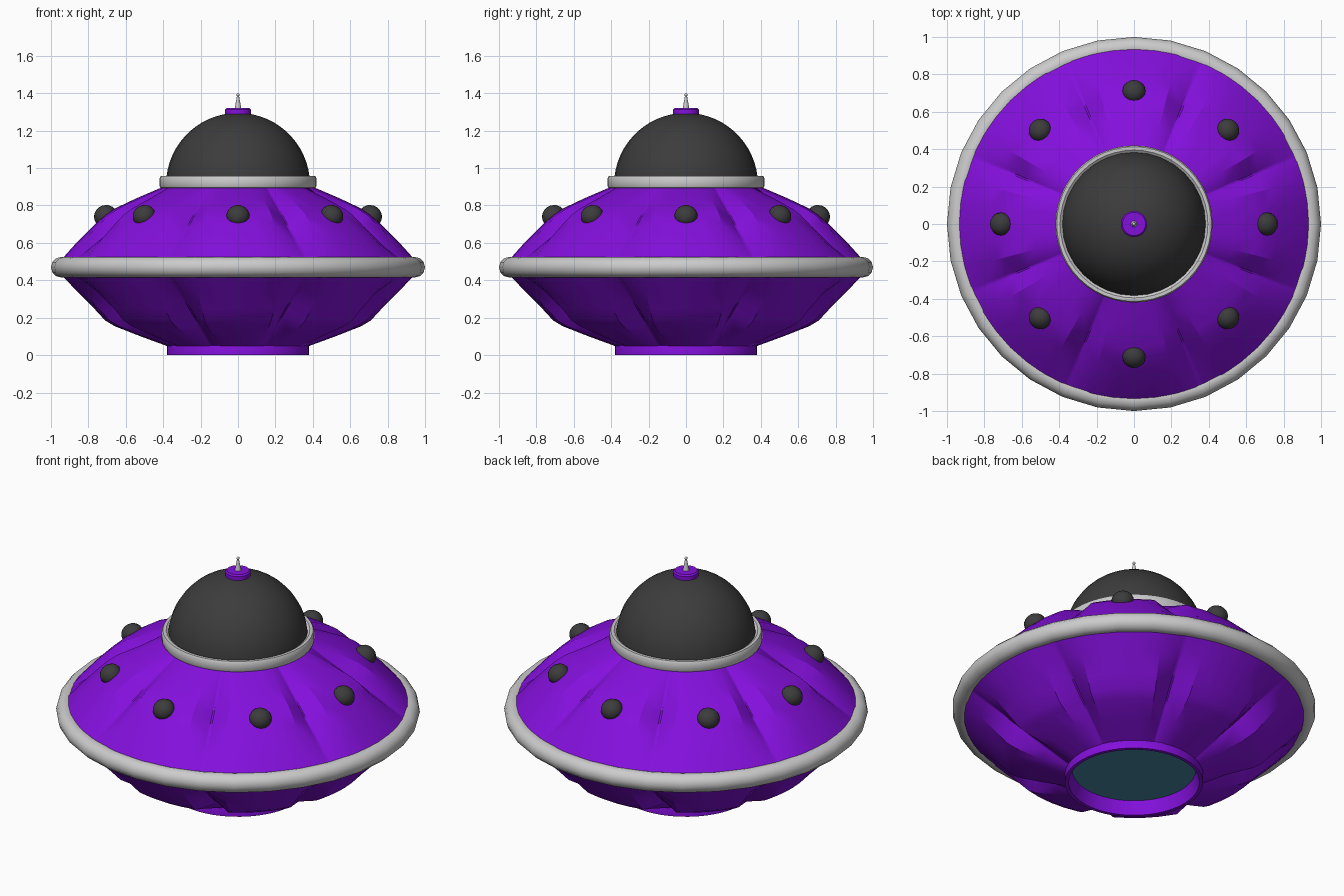
import bpy, bmesh
from math import sin, cos, pi, radians
from mathutils import Vector

if "Cube" in bpy.data.objects:
    bpy.data.objects.remove(bpy.data.objects["Cube"])


def material(name, rgb):
    m = bpy.data.materials.new(name)
    m.diffuse_color = (*rgb, 1)
    m.use_nodes = True
    m.node_tree.nodes["Principled BSDF"].inputs["Base Color"].default_value = m.diffuse_color
    return m


PURPLE = material("purple", (0.23, 0.005, 0.72))
DARK = material("dark", (0.045, 0.045, 0.045))
GLASS = material("blue_glass", (0.06, 0.24, 0.34))


def finish(name, bm, mat=None, angle=35):
    bmesh.ops.recalc_face_normals(bm, faces=bm.faces)
    me = bpy.data.meshes.new(name)
    bm.to_mesh(me)
    bm.free()
    ob = bpy.data.objects.new(name, me)
    bpy.context.collection.objects.link(ob)
    if mat:
        me.materials.append(mat)
    bpy.ops.object.select_all(action='DESELECT')
    ob.select_set(True)
    bpy.context.view_layer.objects.active = ob
    bpy.ops.object.shade_smooth_by_angle(angle=radians(angle))
    return ob


def skin(bm, rings, closed):
    n = len(rings[0])
    for a, b in zip(rings, rings[1:] + rings[:1] if closed else rings[1:]):
        for i in range(n):
            j = (i + 1) % n
            bm.faces.new((a[i], a[j], b[j], b[i]))


def lathe(name, profile, n=32, mat=None, closed=False, angle=35):
    """Revolve (radius, z) points; open profiles get end caps."""
    bm = bmesh.new()
    rings = [[bm.verts.new((r * cos(2 * pi * i / n), r * sin(2 * pi * i / n), z))
              for i in range(n)] for r, z in profile]
    skin(bm, rings, closed)
    if not closed:
        bm.faces.new(rings[0])
        bm.faces.new(rings[-1])
    return finish(name, bm, mat, angle)


def panel_hull(name, profile):
    """Eight bulging panels meeting at straight radial seams."""
    bm = bmesh.new()
    (r0, z0), (r1, z1) = profile[0], profile[-1]
    steps = [(-22.1, 0), (-21.4, .12), (-14.5, 1), (-7, 1), (0, 1),
             (7, 1), (14.5, 1), (21.4, .12), (22.1, 0)]
    rings = []
    for k, (r, z) in enumerate(profile):
        t = (r - r0) / (r1 - r0)
        zs = z0 + (z1 - z0) * t          # seam height at this radius
        # shift the seam point perpendicular to the straight seam line
        d = Vector((r1 - r0, z1 - z0)).normalized()
        p = Vector((r - r0, z - z0))
        foot = Vector((r0, z0)) + d * p.dot(d)
        ring = []
        for s in range(8):
            for deg, w in steps:
                q = foot.lerp(Vector((r, z)), w)
                a = radians(45 * s + deg)
                ring.append(bm.verts.new((q.x * cos(a), q.x * sin(a), q.y)))
        rings.append(ring)
    skin(bm, rings, False)
    return finish(name, bm, PURPLE, 25)


# Saucer body
panel_hull("upper_hull", [(.40, .90), (.54, .84), (.66, .783), (.71, .75),
                          (.77, .695), (.86, .605), (.945, .51)])
panel_hull("lower_hull", [(.945, .43), (.86, .34), (.77, .25), (.71, .185),
                          (.66, .155), (.52, .10), (.37, .045)])

# Rim around the widest point
lathe("rim", [(.945 + .055 * cos(2 * pi * i / 12), .47 + .055 * sin(2 * pi * i / 12))
              for i in range(12)], closed=True, angle=50)

# Hollow base with recessed glass
lathe("base_ring", [(.38, .05), (.38, 0), (.36, 0), (.34, .08), (.37, .08)],
      48, PURPLE, closed=True)
lathe("base_glass", [(.345, .08), (.345, .09)], 48, GLASS)

# Collar and dome
lathe("dome_collar", [(.40, .89), (.415, .895), (.42, .905), (.42, .945), (.413, .957),
                      (.395, .957), (.38, .945), (.38, .89)], 48, closed=True)
lathe("dome", [(.385 * cos(radians(a)), .91 + .385 * sin(radians(a)))
               for a in range(0, 88, 6)] + [(.01, 1.295)], 32, DARK)

# Cap and antenna
lathe("dome_cap", [(.07, 1.27), (.07, 1.312), (.062, 1.32), (.03, 1.32)], 24, PURPLE)
lathe("antenna", [(.018, 1.315), (.012, 1.35), (.005, 1.388)], 12)
bm = bmesh.new()
bmesh.ops.create_uvsphere(bm, u_segments=12, v_segments=8, radius=.009)
bmesh.ops.translate(bm, verts=bm.verts, vec=(0, 0, 1.391))
finish("antenna_tip", bm)

# Round lights, one per upper panel
for i in range(8):
    bm = bmesh.new()
    bmesh.ops.create_uvsphere(bm, u_segments=16, v_segments=10, radius=.062)
    ob = finish(f"hull_light_{i + 1}", bm, DARK, 60)
    a = i * pi / 4
    ob.location = (.71 * cos(a), .71 * sin(a), .745)
    ob.rotation_euler = (0, radians(35), a)
    ob.scale = (1, 1, .9)
